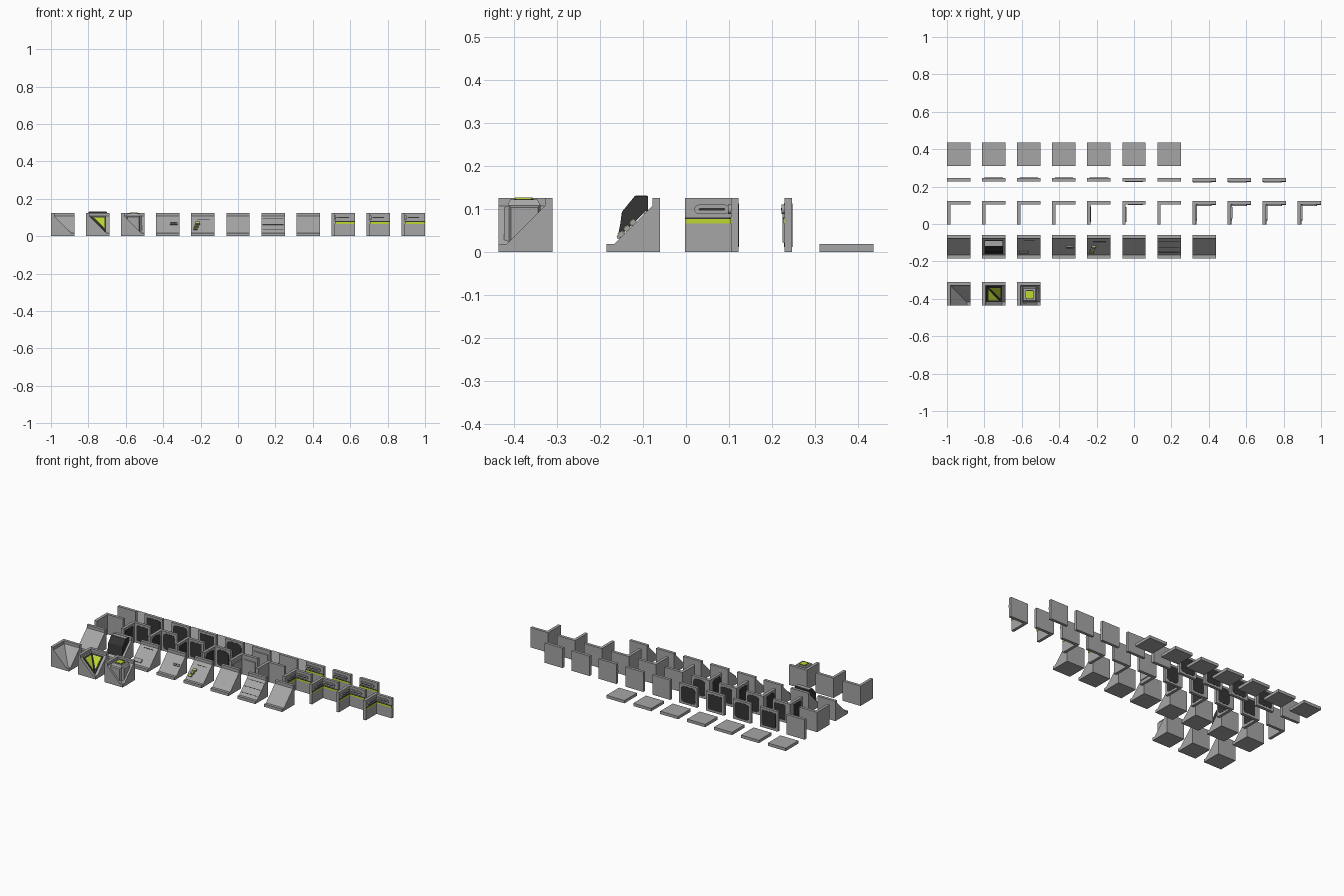
import bpy, bmesh, math

if "Cube" in bpy.data.objects:
    bpy.data.objects.remove(bpy.data.objects["Cube"])

H, T, STEP = 0.125, 0.018, 0.1875      # tile size, panel thickness, tile spacing
L = H - 2 * T                          # rise of the slopes
ROW = {"corner_slope": -0.31, "slope": -0.06, "corner": 0.1225, "wall": 0.2465, "floor": 0.435}


def material(name, rgb):
    m = bpy.data.materials.new(name)
    m.diffuse_color = (*rgb, 1)
    m.use_nodes = True
    m.node_tree.nodes["Principled BSDF"].inputs["Base Color"].default_value = m.diffuse_color
    return m


GREY = material("panel grey", (0.38, 0.38, 0.38))
DARK = material("charcoal", (0.035, 0.035, 0.037))
LIME = material("lime", (0.52, 0.68, 0.03))


def placer(i, row, flip=False):
    """Tile space: e along the back wall, d out from it; flip uses the left wall."""
    x0, yb = -1 + STEP * i, ROW[row]
    if flip:
        return lambda e, d, z: (x0 + d, yb - e, z)
    return lambda e, d, z: (x0 + e, yb - d, z)


def rings_mesh(name, rings, mat):
    bm = bmesh.new()
    vs = [[bm.verts.new(p) for p in r] for r in rings]
    n = len(vs[0])
    for a, b in zip(vs, vs[1:]):
        for k in range(n):
            j = (k + 1) % n
            bm.faces.new((a[k], a[j], b[j], b[k]))
    bm.faces.new(vs[0])
    bm.faces.new(vs[-1][::-1])
    bmesh.ops.remove_doubles(bm, verts=bm.verts, dist=1e-5)
    bmesh.ops.recalc_face_normals(bm, faces=bm.faces)
    me = bpy.data.meshes.new(name)
    bm.to_mesh(me)
    bm.free()
    me.materials.append(mat)
    ob = bpy.data.objects.new(name, me)
    bpy.context.collection.objects.link(ob)
    return ob


def tile(name, i, row, profile, corner=False):
    """Sweep a (d, z) profile straight, or round an L with a mitre."""
    f = placer(i, row)
    rings = [[f(H, d, z) for d, z in profile]]
    if corner:
        rings += [[f(d, d, z) for d, z in profile], [f(d, H, z) for d, z in profile]]
    else:
        rings += [[f(0, d, z) for d, z in profile]]
    return rings_mesh(name, rings, GREY)


def prism(name, mat, f, shape, axis, a0, a1, taper=1.0):
    """Extrude a 2D shape along e, d or z; taper shrinks the far end."""
    cu = (min(p[0] for p in shape) + max(p[0] for p in shape)) / 2
    cv = (min(p[1] for p in shape) + max(p[1] for p in shape)) / 2
    order = {"e": lambda u, v, a: f(a, u, v), "d": lambda u, v, a: f(u, a, v),
             "z": lambda u, v, a: f(u, v, a)}[axis]
    rings = [[order(cu + (u - cu) * s, cv + (v - cv) * s, a) for u, v in shape]
             for a, s in ((a0, 1.0), (a1, taper))]
    return rings_mesh(name, rings, mat)


def rect(u0, u1, v0, v1):
    return [(u0, v0), (u1, v0), (u1, v1), (u0, v1)]


def rounded(u0, u1, v0, v1, r, seg=5):
    pts = []
    for cx, cy, a in ((u1 - r, v1 - r, 0), (u0 + r, v1 - r, 90), (u0 + r, v0 + r, 180), (u1 - r, v0 + r, 270)):
        for k in range(seg + 1):
            t = math.radians(a + 90 * k / seg)
            pts.append((cx + r * math.cos(t), cy + r * math.sin(t)))
    return pts


def slope_block(name, mat, i, e0, e1, s0, s1, h):
    """Block lying on the slope; s runs up the slope."""
    q = math.sqrt(0.5)
    pt = lambda s, n: (H - T - q * s + q * n, T + q * s + q * n)
    prism(name, mat, placer(i, "slope"), [pt(s0, -.002), pt(s1, -.002), pt(s1, h), pt(s0, h)], "e", e0, e1)


WALL = [(0, 0), (0, H), (T, H), (T, 0)]
FLOOR = [(0, 0), (0, T), (H, T), (H, 0)]
SLOPE = [(0, 0), (0, H), (T, H), (T, H - T), (H - T, T), (H, T), (H, 0)]

# Base tiles
for i in range(7):
    tile(f"floor_tile_{i}", i, "floor", FLOOR)
for i in range(10):
    tile(f"wall_tile_{i}", i, "wall", WALL)
for i in range(11):
    tile(f"corner_wall_{i}", i, "corner", WALL, True)
for i in range(8):
    tile(f"slope_tile_{i}", i, "slope", SLOPE)
for i in range(3):
    tile(f"corner_slope_{i}", i, "corner_slope", SLOPE, True)


# Wall fittings: windows, small panels, rails with lime stripes
def fit_wall(i, row, flip):
    f = placer(i, row, flip)
    e0 = T if row == "corner" else 0
    tag = f"{row}_{'left' if flip else 'back'}_{i}"
    if 1 <= i <= 4:
        m = 0.012 + 0.002 * (i % 2)
        shape = rounded(e0 + m, H - m, m, H - m, 0.008 if i % 2 else 0.022)
        prism("window_" + tag, DARK, f, shape, "d", -0.001, T + 0.001)
    elif i == 5:
        prism("low_panel_" + tag, GREY, f, rect(e0 + .012, H - .012, .02, .1), "d", T - .001, T + .004, 0.94)
    elif i >= 7:
        prism("stripe_" + tag, LIME, f, rect(e0, H, .066, .077), "d", T - .001, T + .002)
        prism("stripe_trim_" + tag, DARK, f, rect(e0, H, .077, .08), "d", T - .001, T + .003)
        prism("rail_" + tag, GREY, f, rounded(e0 + .004, H - .022, .088, .11, .0108), "d", T - .001, T + .007)
        prism("rail_slot_" + tag, DARK, f, rounded(e0 + .014, H - .032, .096, .102, .0028), "d", T, T + .0075)


for i in range(10):
    fit_wall(i, "wall", False)
for i in range(11):
    fit_wall(i, "corner", False)
    fit_wall(i, "corner", True)

# Console on the second slope
f = placer(1, "slope")
prism("console_body", DARK, f, [(.028, .1), (.028, .13), (.059, .13), (.089, .093), (.093, .063), (.1, .03)],
      "e", .012, H - .012)
prism("console_top_plate", GREY, f, rect(.016, H - .016, .031, .057), "z", .129, .1315)

# Small fittings on the other slopes
slope_block("button_plate", GREY, 2, .012, .06, .016, .037, .008)
slope_block("thin_vent", DARK, 2, .035, .095, .108, .112, .002)
slope_block("handle", GREY, 3, .075, .115, .058, .072, .008)
slope_block("handle_slot", DARK, 3, .08, .11, .063, .067, .009)
for k in range(3):
    slope_block(f"key_base_{k}", GREY, 4, .012 + .006 * k, .034 + .006 * k, .02 + .02 * k, .034 + .02 * k, .01)
    slope_block(f"key_light_{k}", LIME, 4, .016 + .006 * k, .03 + .006 * k, .023 + .02 * k, .031 + .02 * k, .0115)
slope_block("key_line", DARK, 4, .03, .1, .1, .103, .0015)
for k, s in enumerate((.02, .06, .105)):
    slope_block(f"seam_{k}", DARK, 6, .006, H - .006, s, s + .003, .001)

# Lit triangular screens in the second corner slope
for flip in (False, True):
    f = placer(1, "corner_slope", flip)
    for name, mat, tri, h in (("screen_frame", DARK, [(.01, .004), (.098, .004), (.098, .086)], .002),
                              ("screen", LIME, [(.032, .012), (.09, .012), (.09, .068)], .0035)):
        ring = lambda n: [f(T * .5 + e, T + d + n, H - T - d + n) for e, d in tri]
        rings_mesh(f"{name}_{'left' if flip else 'back'}", [ring(-.001), ring(h)], mat)

# Projector block in the third corner slope
f = placer(2, "corner_slope")
prism("projector_core", GREY, f, rect(.03, .1, .03, .1), "z", .02, .11)
prism("projector_top", GREY, f, rect(.028, .105, .028, .105), "z", .108, .122, .82)
prism("projector_bezel", DARK, f, rounded(.044, .09, .044, .09, .007), "z", .121, .123)
prism("projector_light", LIME, f, rounded(.047, .087, .047, .087, .006), "z", .122, .126)
for flip in (False, True):
    g = placer(2, "corner_slope", flip)
    prism("projector_side_" + ("right" if flip else "front"), GREY, g, rect(.028, .102, .022, .11), "d", .098, .113, .85)
